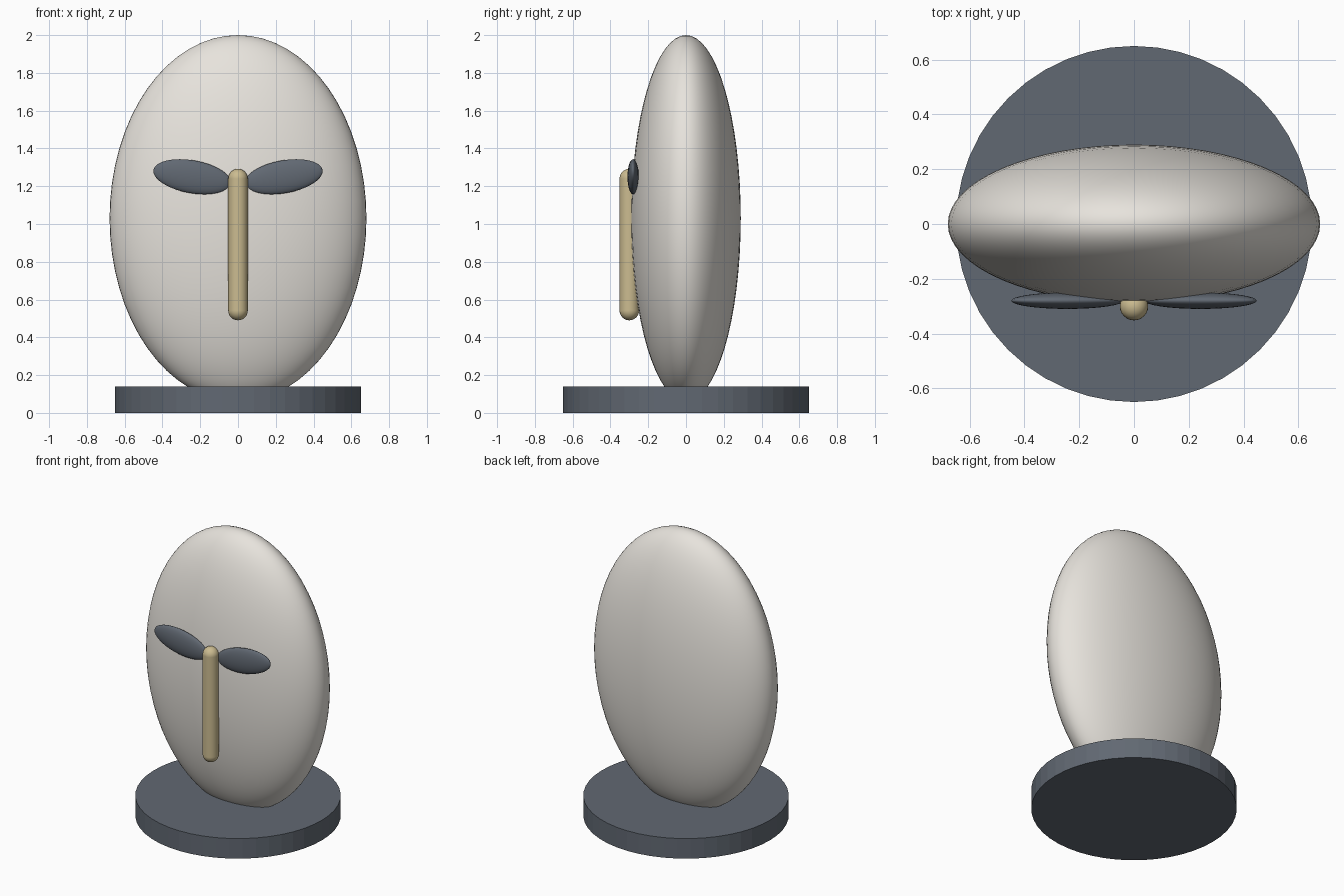
import bpy
from math import radians

if "Cube" in bpy.data.objects:
    bpy.data.objects.remove(bpy.data.objects["Cube"])


def material(name, rgb):
    m = bpy.data.materials.new(name)
    m.diffuse_color = (*rgb, 1)
    m.use_nodes = True
    m.node_tree.nodes["Principled BSDF"].inputs["Base Color"].default_value = m.diffuse_color
    return m


STONE = material("pale_stone", (0.80, 0.77, 0.72))
SLATE = material("slate", (0.12, 0.14, 0.17))
BRASS = material("brass", (0.60, 0.50, 0.28))


def finish(name, mat, smooth=True):
    ob = bpy.context.object
    ob.name = name
    ob.data.materials.append(mat)
    if smooth:
        bpy.ops.object.shade_smooth_by_angle(angle=radians(40))
    return ob


def ellipsoid(name, loc, radii, mat, tilt=0, segs=48, rings=24):
    bpy.ops.mesh.primitive_uv_sphere_add(segments=segs, ring_count=rings, radius=1,
                                         location=loc, rotation=(0, tilt, 0))
    bpy.context.object.scale = radii
    return finish(name, mat)


def cylinder(name, loc, radius, depth, sides, mat, smooth=True):
    bpy.ops.mesh.primitive_cylinder_add(vertices=sides, radius=radius, depth=depth, location=loc)
    return finish(name, mat, smooth)


# Round plinth
cylinder("base", (0, 0, 0.07), 0.65, 0.14, 48, SLATE, smooth=False)

# Flattened egg-shaped head, sunk into the plinth
ellipsoid("head", (0, 0, 1.03), (0.68, 0.29, 0.97), STONE, segs=64, rings=32)

# Nose bar with rounded ends
R, Y, Z0, Z1 = 0.052, -0.30, 0.542, 1.24
cylinder("nose", (0, Y, (Z0 + Z1) / 2), R, Z1 - Z0, 24, BRASS)
for label, z in (("top", Z1), ("bottom", Z0)):
    ellipsoid("nose_" + label, (0, Y, z), (R, R, R), BRASS, segs=24, rings=12)

# Leaf-shaped eyes, outer ends raised
for label, s in (("left", -1), ("right", 1)):
    ellipsoid("eye_" + label, (s * 0.243, -0.28, 1.25), (0.208, 0.03, 0.087),
              SLATE, tilt=-s * radians(10), segs=32, rings=16)
